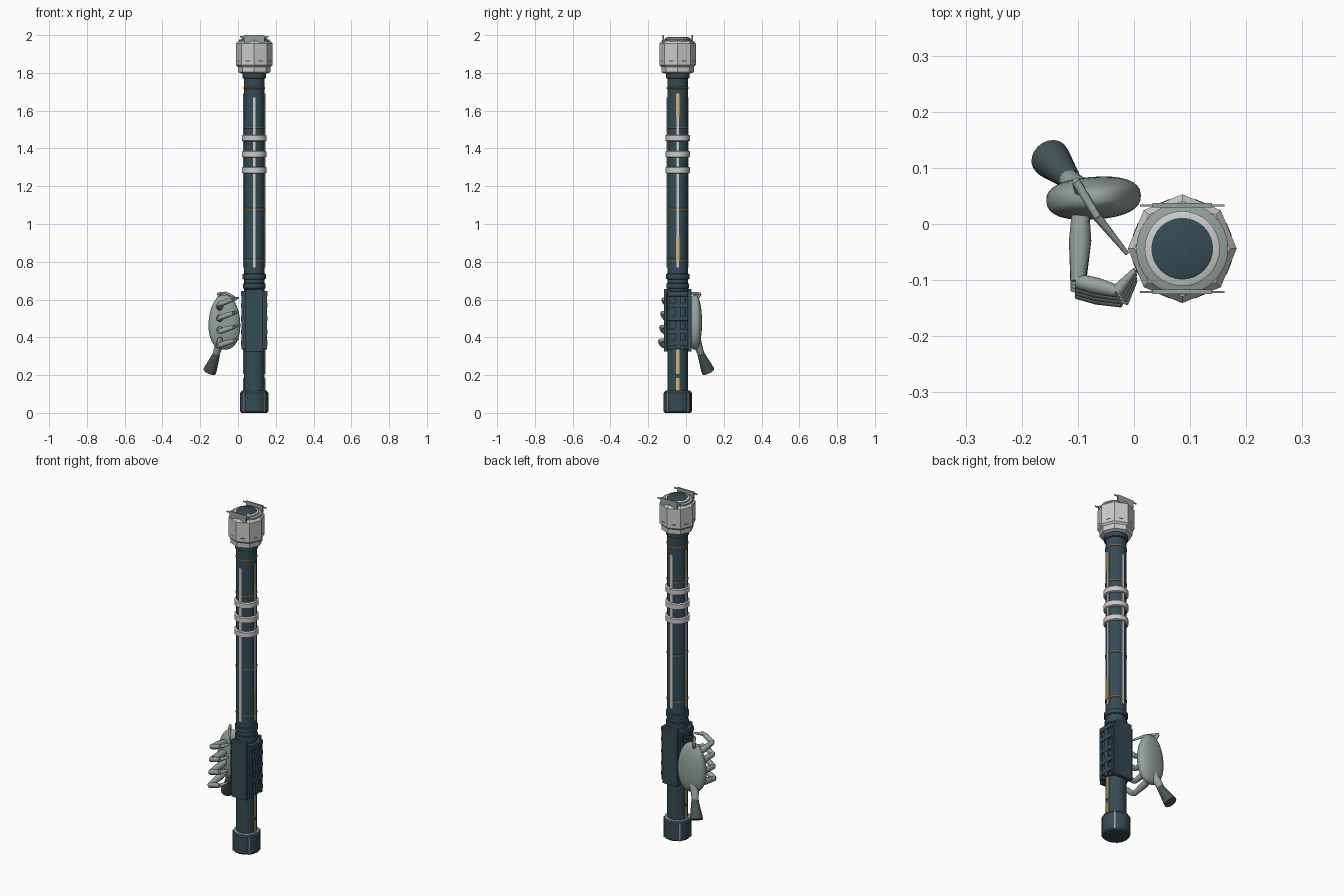
import bpy, bmesh, math
from mathutils import Vector, Matrix

cube = bpy.data.objects.get("Cube")
if cube:
    bpy.data.objects.remove(cube, do_unlink=True)

AXIS = Vector((0.086, -0.044, 0))  # centre line of the staff


def material(name, rgb, rough=0.5):
    mat = bpy.data.materials.new(name)
    mat.use_nodes = True
    mat.diffuse_color = (*rgb, 1)
    shader = mat.node_tree.nodes["Principled BSDF"]
    shader.inputs["Base Color"].default_value = (*rgb, 1)
    shader.inputs["Roughness"].default_value = rough
    return mat


DARK = material("dark_metal", (0.035, 0.07, 0.09))
CUFF = material("cuff_metal", (0.06, 0.09, 0.09))
GREY = material("hand_grey", (0.3, 0.36, 0.34))
WHITE = material("pale_trim", (0.62, 0.65, 0.62))
GOLD = material("gold_inlay", (0.6, 0.45, 0.2))
COPPER = material("copper_wire", (0.3, 0.17, 0.06))


def finish(name, bm, mat, location=(0, 0, 0), bevel=0, smooth=35):
    bmesh.ops.recalc_face_normals(bm, faces=bm.faces)
    mesh = bpy.data.meshes.new(name)
    bm.to_mesh(mesh)
    bm.free()
    obj = bpy.data.objects.new(name, mesh)
    bpy.context.collection.objects.link(obj)
    obj.location = location
    mesh.materials.append(mat)
    if bevel:
        mod = obj.modifiers.new("Bevel", "BEVEL")
        mod.width = bevel
        mod.segments = 2
    if smooth:
        bpy.ops.object.select_all(action="DESELECT")
        obj.select_set(True)
        bpy.context.view_layer.objects.active = obj
        bpy.ops.object.shade_smooth_by_angle(angle=math.radians(smooth))
    return obj


def add_loft(bm, rings):
    """Skin a list of vertex rings and close both ends."""
    loops = [[bm.verts.new(p) for p in ring] for ring in rings]
    for low, high in zip(loops, loops[1:]):
        for i in range(len(low)):
            j = (i + 1) % len(low)
            bm.faces.new((low[i], low[j], high[j], high[i]))
    bm.faces.new(loops[0][::-1])
    bm.faces.new(loops[-1])


def lathe(name, profile, mat, sides=32, smooth=35):
    bm = bmesh.new()
    turn = [math.tau * i / sides for i in range(sides)]
    add_loft(bm, [[(r * math.cos(a), r * math.sin(a), z) for a in turn] for r, z in profile])
    return finish(name, bm, mat, AXIS, smooth=smooth)


def band(name, radius, z, height, mat, edge=0.006, sides=32):
    h = height / 2
    return lathe(name, [(radius - edge, z - h), (radius, z - h + edge / 2),
                        (radius, z + h - edge / 2), (radius - edge, z + h)], mat, sides)


def box(name, center, size, mat, bevel=0, turn=0):
    """Box placed relative to the staff axis, swung round it by turn."""
    bm = bmesh.new()
    bmesh.ops.create_cube(bm, size=1)
    place = Matrix.Rotation(turn, 4, "Z") @ Matrix.Translation(center) @ Matrix.Diagonal((*size, 1))
    bmesh.ops.transform(bm, matrix=place, verts=bm.verts)
    return finish(name, bm, mat, AXIS, bevel, smooth=0)


def limb(name, points, radii, mat, sides=10, smooth=50):
    """Tapered tube following a bent path."""
    pts = [Vector(p) for p in points]
    rings = []
    for i, p in enumerate(pts):
        before, after = pts[max(i - 1, 0)], pts[min(i + 1, len(pts) - 1)]
        way = (after - before).normalized()
        u = way.cross(Vector((0.1, 0.05, 1))).normalized()
        v = way.cross(u)
        rings.append([p + radii[i] * (u * math.cos(math.tau * k / sides) +
                                      v * math.sin(math.tau * k / sides)) for k in range(sides)])
    bm = bmesh.new()
    add_loft(bm, rings)
    return finish(name, bm, mat, smooth=smooth)


# Shaft and its collars
lathe("shaft", [(0.055, 0.05), (0.055, 1.82)], DARK)
band("upper_collar", 0.062, 1.785, 0.03, DARK)
band("grip_collar", 0.062, 0.722, 0.03, DARK)
band("grip_collar_lower", 0.06, 0.672, 0.03, DARK)
for i, z in enumerate((1.285, 1.37, 1.455)):
    band(f"pale_band_{i}", 0.065, z, 0.036, WHITE, edge=0.008)
for i, z in enumerate((0.81, 1.08, 1.51, 1.72)):
    band(f"copper_ring_{i}", 0.058, z, 0.008, COPPER, edge=0.002)

# Long inlays on four sides, gold ones on the left and right
for quarter in range(4):
    turn = quarter * math.pi / 2
    box(f"pale_inlay_{quarter}", (0.054, 0, 1.22), (0.009, 0.014, 0.9), WHITE, turn=turn)
    if quarter % 2 == 0:
        for z, length in ((1.63, 0.12), (0.87, 0.13), (0.27, 0.13), (0.145, 0.08)):
            box(f"gold_inlay_{quarter}", (0.054, 0, z), (0.012, 0.018, length), GOLD, turn=turn)

# Foot cap with pale trim
lathe("foot_cap", [(0.068, 0), (0.075, 0.008), (0.075, 0.105), (0.069, 0.113)], DARK, 16, 30)
band("foot_trim", 0.068, 0.114, 0.008, GREY, edge=0.002)
for quarter in range(4):
    box("foot_strip", (0.072, 0, 0.058), (0.008, 0.008, 0.112), GREY,
        turn=math.pi / 4 + quarter * math.pi / 2)

# Grip housing with front and back plates and ribbed sides
box("grip_core", (0, 0, 0.49), (0.116, 0.116, 0.31), DARK, bevel=0.006)
for side in (-1, 1):
    box("grip_plate", (0, side * 0.062, 0.49), (0.095, 0.022, 0.33), DARK, bevel=0.003)
    box("side_spine", (side * 0.062, 0, 0.49), (0.012, 0.03, 0.3), DARK, bevel=0.002)
    for z in (0.37, 0.43, 0.5, 0.57, 0.63):
        box("side_rib", (side * 0.061, 0, z), (0.018, 0.106, 0.026), DARK, bevel=0.003)
    for edge in (-1, 1):
        box("side_rail", (side * 0.061, edge * 0.047, 0.49), (0.012, 0.014, 0.31), DARK, bevel=0.002)

# Eight-sided head
lathe("head", [(0.068, 1.797), (0.086, 1.804), (0.087, 1.832), (0.097, 1.842),
               (0.097, 1.955), (0.085, 1.97), (0.06, 1.97)], WHITE, 8, smooth=0)
band("head_outer_ring", 0.082, 1.971, 0.014, GREY)
band("head_inner_ring", 0.067, 1.977, 0.02, WHITE)
band("lens", 0.055, 1.98, 0.022, DARK)
for side in (-1, 1):
    box("head_plate", (0, side * 0.077, 1.979), (0.106, 0.008, 0.042), GREY)
    box("head_lip", (0, side * 0.077, 1.991), (0.15, 0.004, 0.007), GREY)
for i in range(8):
    box("head_slot", (0.0895, 0, 1.862), (0.002, 0.025, 0.005), DARK,
        turn=math.pi / 4 * (i + 0.5))

# Palm: a flattened rounded body
bm = bmesh.new()
bmesh.ops.create_uvsphere(bm, u_segments=32, v_segments=20, radius=1)
for v in bm.verts:
    x, y, z = v.co
    wide = 1 - 0.1 * z
    v.co = (math.copysign(abs(x) ** 0.85, x) * 0.084 * wide,
            math.copysign(abs(y) ** 0.8, y) * 0.038, z * 0.145)
bmesh.ops.rotate(bm, matrix=Matrix.Rotation(math.radians(4), 3, "Z"), verts=bm.verts)
finish("palm", bm, GREY, (-0.072, 0.046, 0.48), smooth=60)

# Wrist and flared cuff
limb("wrist", [(-0.085, 0.05, 0.39), (-0.105, 0.068, 0.345), (-0.122, 0.087, 0.29)],
     [0.028, 0.021, 0.017], GREY, 16)
limb("cuff", [(-0.113, 0.078, 0.315), (-0.118, 0.084, 0.3), (-0.145, 0.112, 0.232),
              (-0.15, 0.118, 0.22)], [0.019, 0.021, 0.034, 0.035], CUFF, 20)

# Four hooked fingers, each a straight knuckle bone, a cross bone and a tip
for i in range(4):
    z = 0.575 - 0.073 * i
    root = 0.555 - 0.055 * i
    out = -0.102 - 0.006 * i
    knuckle = (-0.1, out, z)
    bend = (-0.03 + 0.003 * i, out - 0.018, z + 0.025)
    limb(f"finger_base_{i}", [(-0.095, 0.03, root), (-0.096, -0.03, (root + z) / 2), knuckle],
         [0.015, 0.02, 0.013], GREY)
    limb(f"finger_middle_{i}", [knuckle, (-0.065, out - 0.009, z + 0.013), bend],
         [0.014, 0.015, 0.011], GREY)
    limb(f"finger_tip_{i}", [bend, (0.002, out + 0.02, z + 0.035)], [0.012, 0.005], GREY)

# Slim thumb over the top of the palm
limb("thumb_base", [(-0.09, 0.045, 0.59), (-0.103, 0.075, 0.63)], [0.013, 0.008], GREY)
limb("thumb_middle", [(-0.103, 0.075, 0.63), (-0.065, 0.012, 0.635)], [0.008, 0.007], GREY)
limb("thumb_tip", [(-0.065, 0.012, 0.635), (-0.012, -0.053, 0.61)], [0.008, 0.004], GREY)
